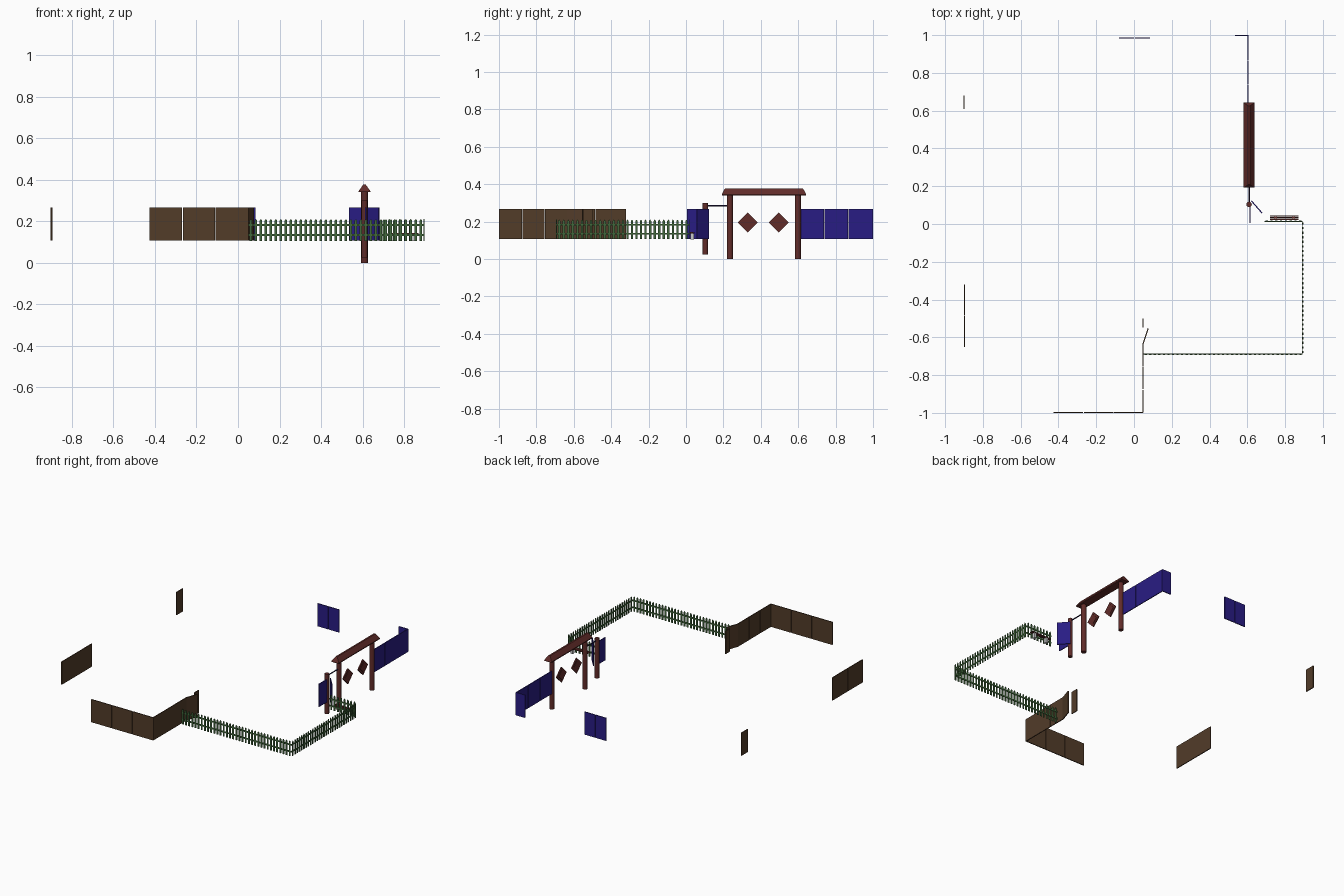
import bpy, bmesh, math
from mathutils import Matrix, Vector

if "Cube" in bpy.data.objects:
    bpy.data.objects.remove(bpy.data.objects["Cube"])


def material(name, rgb):
    m = bpy.data.materials.new(name)
    m.diffuse_color = (*rgb, 1)
    m.use_nodes = True
    m.node_tree.nodes["Principled BSDF"].inputs["Base Color"].default_value = m.diffuse_color
    return m


BROWN = material("brown_wood", (0.085, 0.045, 0.022))
BLUE = material("blue_paint", (0.022, 0.012, 0.23))
GREEN = material("green_paint", (0.055, 0.14, 0.045))
RED = material("dark_red_wood", (0.12, 0.025, 0.022))
NAVY = material("dark_iron", (0.015, 0.01, 0.06))


def finish(name, bm, mat=None):
    bmesh.ops.recalc_face_normals(bm, faces=bm.faces)
    me = bpy.data.meshes.new(name)
    bm.to_mesh(me)
    bm.free()
    ob = bpy.data.objects.new(name, me)
    bpy.context.collection.objects.link(ob)
    if mat:
        me.materials.append(mat)
    return ob


def frame(p, q):
    # local x runs from p to q, local y across, z up
    d = Vector((q[0] - p[0], q[1] - p[1], 0))
    return (Matrix.Translation((p[0], p[1], 0))
            @ Matrix.Rotation(math.atan2(d.y, d.x), 4, 'Z')), d.length


def box(bm, lo, hi, M=Matrix()):
    c = [(a + b) / 2 for a, b in zip(lo, hi)]
    s = [b - a for a, b in zip(lo, hi)]
    bmesh.ops.create_cube(bm, size=1, matrix=M @ Matrix.Translation(c) @ Matrix.Diagonal((*s, 1)))


def extrude_profile(bm, pts, depth, M):
    # pts are (x, z); extruded along local y
    f = bm.faces.new([bm.verts.new(M @ Vector((x, 0, z))) for x, z in pts])
    r = bmesh.ops.extrude_face_region(bm, geom=[f])
    off = M.to_3x3() @ Vector((0, depth, 0))
    bmesh.ops.translate(bm, vec=off, verts=[g for g in r['geom'] if isinstance(g, bmesh.types.BMVert)])


def cylinder(name, a, b, r, mat, seg=16):
    a, b = Vector(a), Vector(b)
    bm = bmesh.new()
    M = Matrix.Translation((a + b) / 2) @ (b - a).to_track_quat('Z', 'Y').to_matrix().to_4x4()
    bmesh.ops.create_cone(bm, cap_ends=True, segments=seg, radius1=r, radius2=r,
                          depth=(b - a).length, matrix=M)
    for f in bm.faces:
        f.smooth = len(f.verts) == 4
    for e in bm.edges:
        e.smooth = all(len(f.verts) == 4 for f in e.link_faces)
    return finish(name, bm, mat)


def wall(name, p, q, mat, n):
    # flat boards with narrow gaps between them
    M, L = frame(p, q)
    bm = bmesh.new()
    w, gap = L / n, 0.003
    for i in range(n):
        box(bm, (i * w + (gap / 2 if i else 0), -0.003, 0.108),
            ((i + 1) * w - (gap / 2 if i < n - 1 else 0), 0.003, 0.266), M)
    return finish(name, bm, mat)


def picket_fence(name, p, q):
    M, L = frame(p, q)
    bm = bmesh.new()
    n = round(L / 0.024)
    h = 0.006
    for i in range(n):
        x = (i + 0.5) * L / n
        extrude_profile(bm, [(x - h, 0.106), (x + h, 0.106), (x + h, 0.203),
                             (x, 0.211), (x - h, 0.203)], -0.004, M)
    for z in (0.135, 0.183):
        box(bm, (0, 0, z - 0.005), (L, 0.004, z + 0.005), M)
    return finish(name, bm, GREEN)


# brown board walls
wall("front_wall", (-0.425, -0.997), (0.048, -0.997), BROWN, 3)
wall("front_side_wall", (0.048, -0.997), (0.048, -0.635), BROWN, 3)
wall("brown_gate", (0.048, -0.635), (0.075, -0.552), BROWN, 1)
wall("gate_end_wall", (0.048, -0.548), (0.048, -0.5), BROWN, 1)
wall("left_wall", (-0.897, -0.65), (-0.897, -0.32), BROWN, 2)
wall("left_back_wall", (-0.9, 0.61), (-0.9, 0.68), BROWN, 1)

# blue board walls
wall("back_wall", (-0.08, 0.985), (0.085, 0.985), BLUE, 2)
wall("back_corner_wall", (0.535, 0.997), (0.605, 0.997), BLUE, 1)
wall("right_back_wall", (0.603, 0.61), (0.603, 0.997), BLUE, 3)
wall("blue_gate", (0.622, 0.122), (0.678, 0.058), BLUE, 1)
wall("blue_gate_wall", (0.615, 0.005), (0.615, 0.095), BLUE, 1)

# green picket fences
picket_fence("front_picket_fence", (0.05, -0.69), (0.893, -0.69))
picket_fence("side_picket_fence", (0.893, -0.69), (0.893, 0.015))
picket_fence("back_picket_fence", (0.893, 0.015), (0.69, 0.015))

# entrance arch posts
GX = 0.609
for i, y in enumerate((0.235, 0.598)):
    cylinder(f"arch_post_{i + 1}", (GX, y, 0), (GX, y, 0.345), 0.0165, RED)

# arch roof: hipped prism with a thin eave
bm = bmesh.new()
box(bm, (GX - 0.014, 0.222, 0.325 + 0.015), (GX + 0.014, 0.612, 0.35))
base = [(GX + sx * 0.028, y, z) for z in (0.34, 0.346)
        for sx, y in ((-1, 0.192), (1, 0.192), (1, 0.642), (-1, 0.642))]
ridge = [(GX + sx * 0.006, y, 0.377)
         for sx, y in ((-1, 0.208), (1, 0.208), (1, 0.626), (-1, 0.626))]
v = [bm.verts.new(c) for c in base + ridge]
bm.faces.new(v[:4])
bm.faces.new(v[8:])
for k in (0, 4):
    for i in range(4):
        j = (i + 1) % 4
        bm.faces.new((v[k + i], v[k + j], v[k + 4 + j], v[k + 4 + i]))
finish("arch_roof", bm, RED)

# hanging diamond plaques with raised centres
for i, y in enumerate((0.33, 0.495)):
    bm = bmesh.new()
    M = Matrix.Translation((GX, y, 0.195)) @ Matrix.Rotation(math.radians(45), 4, 'X')
    box(bm, (-0.004, -0.038, -0.038), (0.004, 0.038, 0.038), M)
    box(bm, (-0.006, -0.025, -0.025), (0.006, 0.025, 0.025), M)
    finish(f"diamond_plaque_{i + 1}", bm, RED)

# gate post and bar
cylinder("gate_post", (GX, 0.104, 0.025), (GX, 0.104, 0.3), 0.0145, RED)
cylinder("gate_bar", (GX, 0.104, 0.284), (GX, 0.235, 0.284), 0.004, NAVY, 8)

# bench behind the short fence
bm = bmesh.new()
for y in (0.022, 0.0305, 0.039):
    box(bm, (0.72, y, 0.137), (0.87, y + 0.007, 0.143))
finish("bench_seat", bm, RED)
for i, x in enumerate((0.75, 0.845)):
    bm = bmesh.new()
    box(bm, (x - 0.008, 0.024, 0.104), (x + 0.008, 0.044, 0.137))
    finish(f"bench_leg_{i + 1}", bm)
